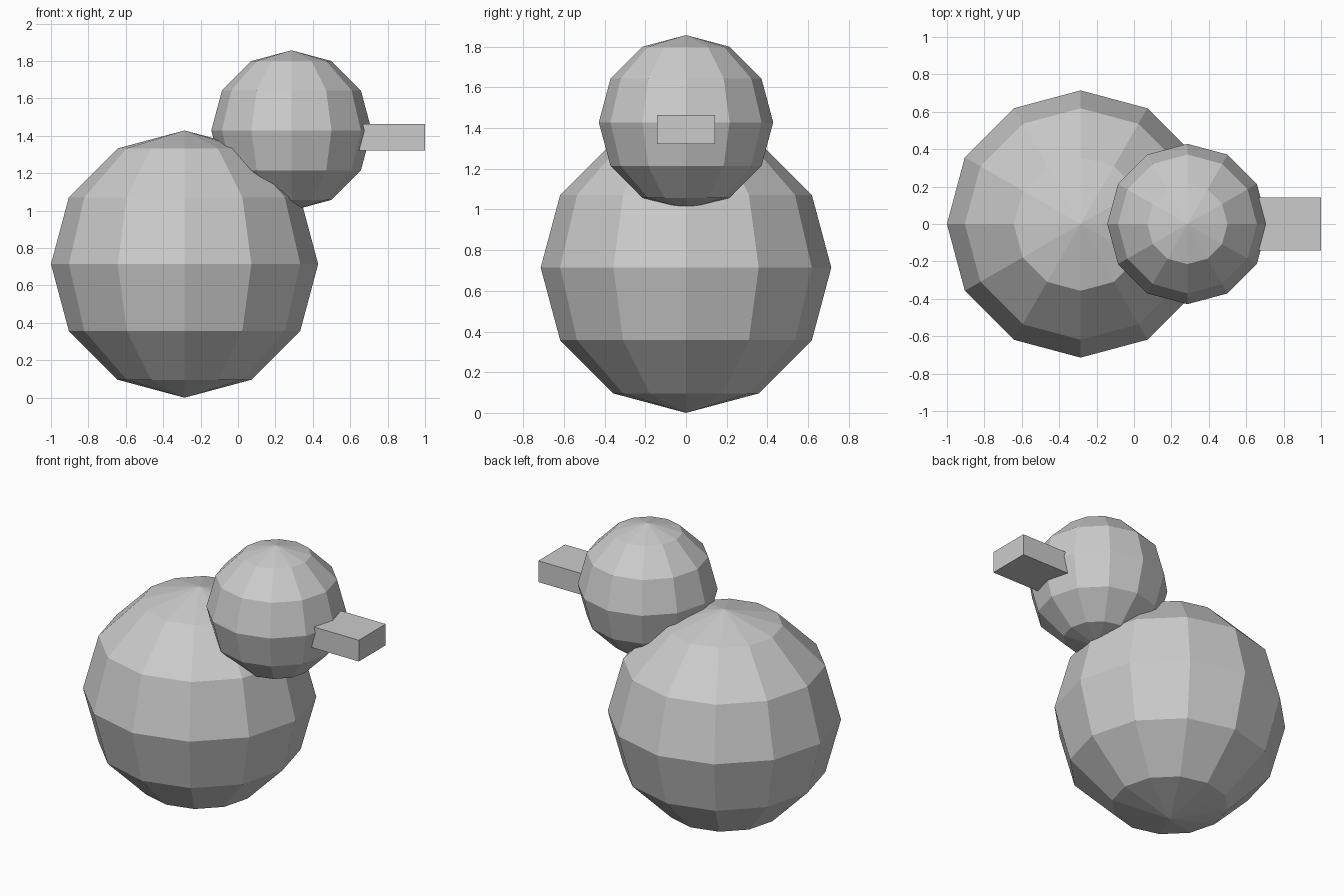
import bpy

if "Cube" in bpy.data.objects:
    bpy.data.objects.remove(bpy.data.objects["Cube"])

U = 1 / 1.4  # one model unit: the body radius


def ball(name, radius, x, z):
    bpy.ops.mesh.primitive_uv_sphere_add(segments=12, ring_count=6,
                                         radius=radius, location=(x, 0, z))
    obj = bpy.context.object
    obj.name = name
    bpy.ops.object.shade_flat()
    return obj


# Body and head: low-poly spheres
ball("body", U, -0.4 * U, U)
ball("head", 0.6 * U, 0.4 * U, 2 * U)

# Beak: flat box running from inside the head out to the front
bpy.ops.mesh.primitive_cube_add(size=1, location=(U, 0, 1.95 * U))
beak = bpy.context.object
beak.name = "beak"
beak.scale = (0.8 * U, 0.4 * U, 0.2 * U)
bpy.ops.object.transform_apply(location=False, rotation=False, scale=True)
